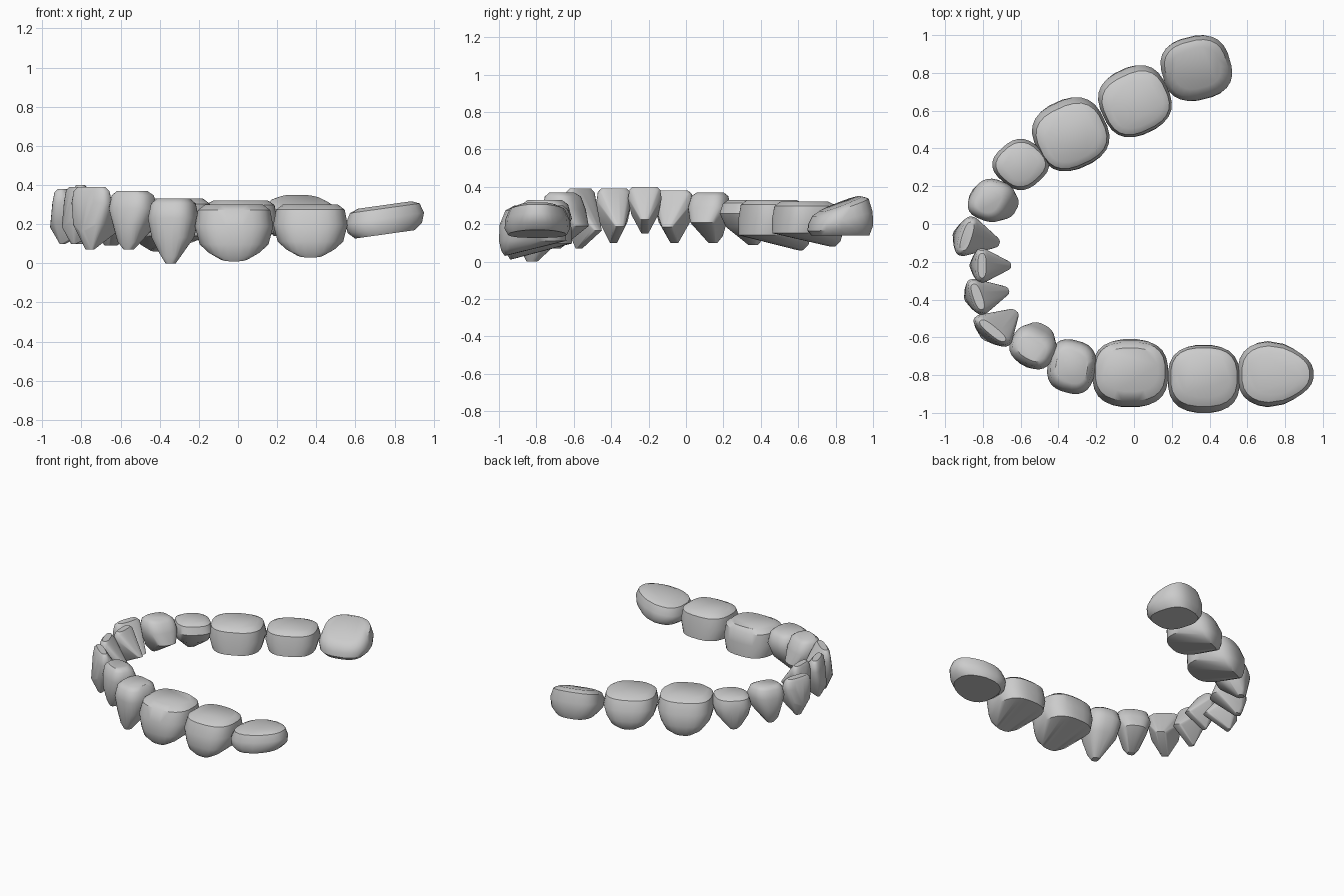
import bpy
import bmesh
import math
from mathutils import Vector

cube = bpy.data.objects.get("Cube")
if cube:
    bpy.data.objects.remove(cube)

# One plain grey for every tooth
enamel = bpy.data.materials.new("enamel_grey")
enamel.use_nodes = True
grey = (0.6, 0.6, 0.6, 1)
enamel.diffuse_color = grey
enamel.node_tree.nodes["Principled BSDF"].inputs["Base Color"].default_value = grey

# Sections from the top down: half length, half width, outward offset, height, rise to the inside
PROFILES = {
    "back": [(.68, .62, 0, 1), (1, .96, 0, .55), (.95, .98, 0, .22), (.76, .88, 0, 0)],
    "molar": [(.74, .62, -.1, 1), (1, .95, 0, .62), (.88, .97, 0, .3),
              (.68, .5, .4, .1, .1), (.4, .3, .5, 0, .1)],
    "premolar": [(.66, .62, 0, 1), (1, 1, 0, .7), (.84, .8, .1, .4),
                 (.45, .3, .5, .1, .1), (.2, .2, .5, 0)],
    "canine": [(.64, .45, .2, 1), (1, .86, .1, .7), (.76, 1, 0, .4),
               (.5, .3, .5, .1, .1), (.2, .2, .5, 0)],
    "incisor": [(.72, .2, .4, 1), (1, .4, .4, .75), (.8, .4, .5, .4),
                (.4, 1, 0, .3), (.2, .1, .5, 0)],
}


def shoulder(top, belly):
    """Rounded crown edge, bulging a little beyond the line from top to belly."""
    length, width, offset, height = [(t + b) / 2 for t, b in zip(top, belly)]
    return length * 1.06, width * 1.06, offset, height + (1 - height) / 2


def section(half_len, half_wid, offset, height, rise=0, sides=24):
    """Rounded rectangle, x along the arch and y outward."""
    for i in range(sides):
        angle = math.tau * (i + .5) / sides
        c, s = math.cos(angle), math.sin(angle)
        x = half_len * math.copysign(abs(c) ** .75, c)
        y = math.copysign(abs(s) ** .75, s)
        yield Vector((x, offset + half_wid * y, height + rise * (1 - y)))


def fit(points, extents):
    """Place the points within the extents on each axis."""
    for axis, (low, high) in enumerate(extents):
        values = [p[axis] for p in points]
        start, end = min(values), max(values)
        for p in points:
            p[axis] = low + (p[axis] - start) / (end - start) * (high - low)


def build_hull(points):
    """Wrap the points in one closed skin and merge its flat areas."""
    bm = bmesh.new()
    for p in points:
        bm.verts.new(p)
    hull = bmesh.ops.convex_hull(bm, input=bm.verts[:])
    spare = {item for item in hull["geom_interior"] + hull["geom_unused"]
             if isinstance(item, bmesh.types.BMVert)}
    bmesh.ops.delete(bm, geom=list(spare), context="VERTS")
    bmesh.ops.dissolve_limit(bm, angle_limit=.02, verts=bm.verts[:], edges=bm.edges[:])
    bmesh.ops.recalc_face_normals(bm, faces=bm.faces[:])
    return bm


def tooth(name, kind, facing, *extents, lean=0, taper=0):
    """Make one tooth with its outer side at the facing angle."""
    top, belly, *rest = PROFILES[kind]
    points = []
    for ring in (top, shoulder(top, belly), belly, *rest):
        points.extend(section(*ring))
    turn = math.radians(facing - 90)
    c, s = math.cos(turn), math.sin(turn)
    for p in points:
        # Lean raises the outer side of the crown, taper narrows the free end
        p.z += lean * p.y * p.z
        p.y *= 1 - taper * max(0, -p.x)
        p.x, p.y = p.x * c - p.y * s, p.x * s + p.y * c
    fit(points, extents)
    mesh = bpy.data.meshes.new(name)
    bm = build_hull(points)
    bm.to_mesh(mesh)
    bm.free()
    mesh.materials.append(enamel)
    obj = bpy.data.objects.new(name, mesh)
    bpy.context.collection.objects.link(obj)
    bpy.ops.object.select_all(action="DESELECT")
    obj.select_set(True)
    bpy.context.view_layer.objects.active = obj
    bpy.ops.object.shade_smooth_by_angle(angle=math.radians(40))
    return obj


# Front row, from the open end inward
end_molar = tooth("front_last_molar", "back", -90, (.55, .95), (-.97, -.62), (.13, .28),
                  taper=.4)
tooth("front_second_molar", "molar", -90, (.18, .56), (-1, -.64), (.03, .3))
tooth("front_first_molar", "molar", -90, (-.22, .18), (-.97, -.61), (.01, .3))
tooth("front_second_premolar", "premolar", -103, (-.46, -.2), (-.9, -.61), (0, .33))
tooth("front_first_premolar", "canine", -118, (-.66, -.41), (-.77, -.52), (.07, .37))

# Middle of the arch
tooth("front_canine", "incisor", -135, (-.85, -.61), (-.65, -.45), (.07, .39))
tooth("front_side_incisor", "incisor", -165, (-.9, -.66), (-.48, -.29), (.1, .39))
tooth("middle_incisor", "incisor", 180, (-.87, -.65), (-.31, -.13), (.15, .4))
tooth("back_side_incisor", "incisor", 165, (-.96, -.71), (-.17, .04), (.1, .38))

# Back row, from the arch to the open end
tooth("back_canine", "canine", 155, (-.88, -.61), (.01, .24), (.1, .37))
tooth("back_premolar", "premolar", 135, (-.75, -.45), (.18, .45), (.09, .33))
tooth("back_first_molar", "molar", 115, (-.54, -.13), (.28, .67), (.06, .33))
tooth("back_second_molar", "molar", 115, (-.19, .2), (.46, .84), (.08, .32))
tooth("back_last_molar", "back", 105, (.14, .52), (.65, 1), (.14, .35), lean=.4)

# The front end molar rises toward its free end
for vert in end_molar.data.vertices:
    vert.co.z += .14 * (vert.co.x - .62)
